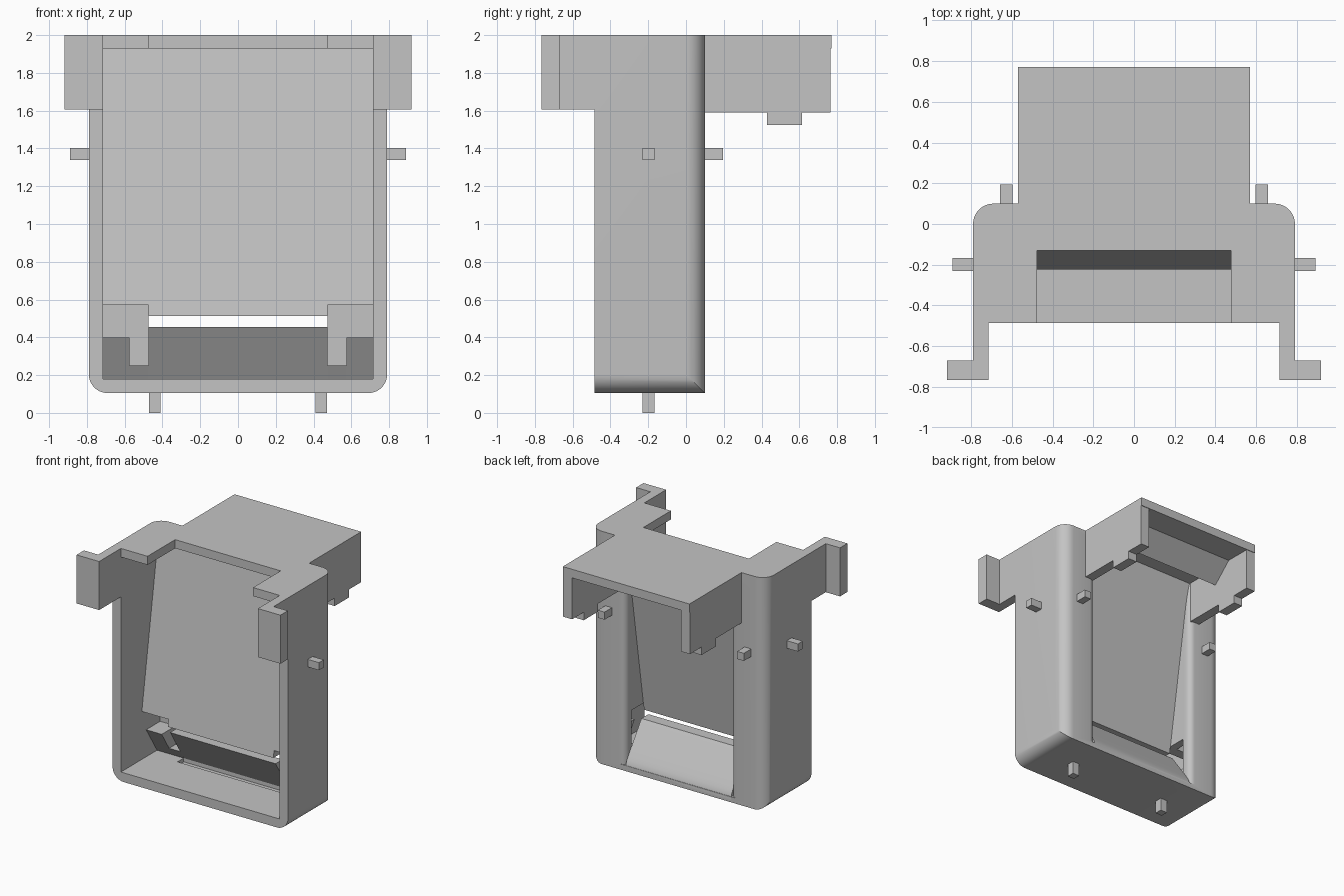
import bpy, bmesh, math
from mathutils import Vector

cube = bpy.data.objects.get("Cube")
if cube:
    bpy.data.objects.remove(cube, do_unlink=True)

grey = bpy.data.materials.new("plain grey")
grey.use_nodes = True
grey.diffuse_color = (0.55, 0.55, 0.55, 1)
grey.node_tree.nodes["Principled BSDF"].inputs["Base Color"].default_value = grey.diffuse_color


def prism(name, profile, axis, lo, hi):
    """Extrude a 2D profile along an axis; the profile uses the other two axes in order."""
    bm = bmesh.new()

    def ring(t):
        verts = []
        for p in profile:
            co = list(p)
            co.insert("xyz".index(axis), t)
            verts.append(bm.verts.new(Vector(co)))
        return verts
    a, b = ring(lo), ring(hi)
    bm.faces.new(a)
    bm.faces.new(b)
    n = len(a)
    for i in range(n):
        bm.faces.new((a[i], a[(i + 1) % n], b[(i + 1) % n], b[i]))
    bmesh.ops.recalc_face_normals(bm, faces=bm.faces)
    mesh = bpy.data.meshes.new(name)
    bm.to_mesh(mesh)
    bm.free()
    mesh.materials.append(grey)
    ob = bpy.data.objects.new(name, mesh)
    bpy.context.collection.objects.link(ob)
    return ob


def box(name, x, y, z):
    return prism(name, [(x[0], y[0]), (x[1], y[0]), (x[1], y[1]), (x[0], y[1])], "z", *z)


def arc(cx, cy, r, start, steps=10):
    return [(cx + r * math.cos(math.radians(start + 90 * i / steps)),
             cy + r * math.sin(math.radians(start + 90 * i / steps))) for i in range(steps + 1)]


def boolean(ob, cutter, operation):
    mod = ob.modifiers.new(operation.lower(), "BOOLEAN")
    mod.object, mod.operation, mod.solver = cutter, operation, "EXACT"
    bpy.context.view_layer.objects.active = ob
    bpy.ops.object.modifier_apply(modifier=mod.name)
    bpy.data.objects.remove(cutter, do_unlink=True)


def smooth(ob):
    bpy.ops.object.select_all(action="DESELECT")
    ob.select_set(True)
    bpy.context.view_layer.objects.active = ob
    bpy.ops.object.shade_smooth_by_angle(angle=math.radians(30))


W, INNER, SLOT = 0.79, 0.715, 0.475
FRONT, BACK, BASE = -0.485, 0.10, 0.105

# Housing: rounded front outline crossed with rounded plan
housing = prism("housing", [(W, 2), (-W, 2)] + arc(-W + 0.1, BASE + 0.1, 0.1, 180)
                + arc(W - 0.1, BASE + 0.1, 0.1, 270), "y", FRONT, BACK)
plan = prism("plan", [(-W, -1), (W, -1)] + arc(W - 0.1, BACK - 0.1, 0.1, 0)
             + arc(-W + 0.1, BACK - 0.1, 0.1, 90), "z", -0.5, 2.5)
boolean(housing, plan, "INTERSECT")
boolean(housing, box("cavity", (-INNER, INNER), (-1, 0.02), (0.18, 1.93)), "DIFFERENCE")
boolean(housing, box("notch", (-SLOT, SLOT), (-1, -0.13), (1.8, 2.2)), "DIFFERENCE")

# Rear opening with rounded post edges
r = 0.05
right_edge = [(SLOT + r - r * math.cos(t), BACK - r + r * math.sin(t))
              for t in (math.pi / 12 * i for i in range(7))]
right_edge = [(SLOT, -0.1)] + right_edge + [(SLOT + r, 0.2)]
left_edge = [(-x, y) for x, y in reversed(right_edge)]
boolean(housing, prism("opening", right_edge + left_edge, "z", 0.15, 1.93), "DIFFERENCE")
smooth(housing)


def panel_y(z):
    return -0.22 + (z - 0.54) * 0.157


# Leaning inner panel, a little longer in the middle
def panel(name, x0, x1, bottom):
    return prism(name, [(panel_y(bottom), bottom), (panel_y(1.95), 1.95),
                        (panel_y(1.95) + 0.085, 1.95), (panel_y(bottom) + 0.085, bottom)],
                 "x", x0, x1)


panel("panel_middle", -SLOT, SLOT, 0.513)

# Leaning lower lip with a rounded foot
lip = prism("lower_lip", [(-0.195, 0.455), (-0.02, 0.18), (-0.02, BASE + 0.01), (BACK, BASE + 0.01),
                          (BACK, 0.14), (0.093, 0.165), (0.08, 0.19), (0.06, 0.222),
                          (-0.105, 0.455)], "x", -SLOT, SLOT)
smooth(lip)

# Rear hood, open below and behind
box("hood_roof", (-0.57, 0.57), (0.05, 0.77), (1.93, 2))
prism("hood_ridge", [(0.55, 1.94), (0.55, 1.93), (0.39, 1.78), (0.39, 1.94)], "x", -0.5, 0.5)

for side, s in (("left", 1), ("right", -1)):
    def span(a, b):
        return tuple(sorted((a * s, b * s)))

    panel(side + "_panel_edge", *span(SLOT, INNER), 0.57)

    # Wall joining the panel to the rear post
    prism(side + "_pocket_wall", [(panel_y(0.57) + 0.04, 0.57), (0.05, 0.57), (0.05, 1.94),
                                  (panel_y(1.94) + 0.04, 1.94)], "x", *span(SLOT, 0.54))

    # Sloped blocks beside the lip
    prism(side + "_lip_block", [(-0.16, 0.40), (-0.02, 0.18), (0.03, 0.18), (0.03, 0.40)],
          "x", *span(0.575, INNER))
    prism(side + "_lip_step", [(-0.065, 0.25), (-0.02, 0.18), (0.03, 0.18), (0.03, 0.25)],
          "x", *span(SLOT, 0.575))

    # Hood wall with its lower tab
    prism(side + "_hood_wall", [(0.09, 2), (0.09, 1.59), (0.43, 1.59), (0.43, 1.525), (0.615, 1.525),
                                (0.615, 1.59), (0.765, 1.59), (0.765, 2)], "x", *span(0.49, 0.57))

    # L-shaped front ear
    ear = [(INNER, FRONT), (INNER, -0.765), (0.918, -0.765), (0.918, -0.67), (W, -0.67), (W, FRONT)]
    prism(side + "_ear", [(x * s, y) for x, y in ear], "z", 1.605, 2)

    # Locating pegs
    box(side + "_side_peg", span(0.78, 0.89), (-0.23, -0.168), (1.34, 1.402))
    box(side + "_rear_peg", span(0.597, 0.657), (0.09, 0.195), (1.34, 1.402))
    box(side + "_foot_peg", span(0.41, 0.472), (-0.23, -0.168), (0, 0.12))
